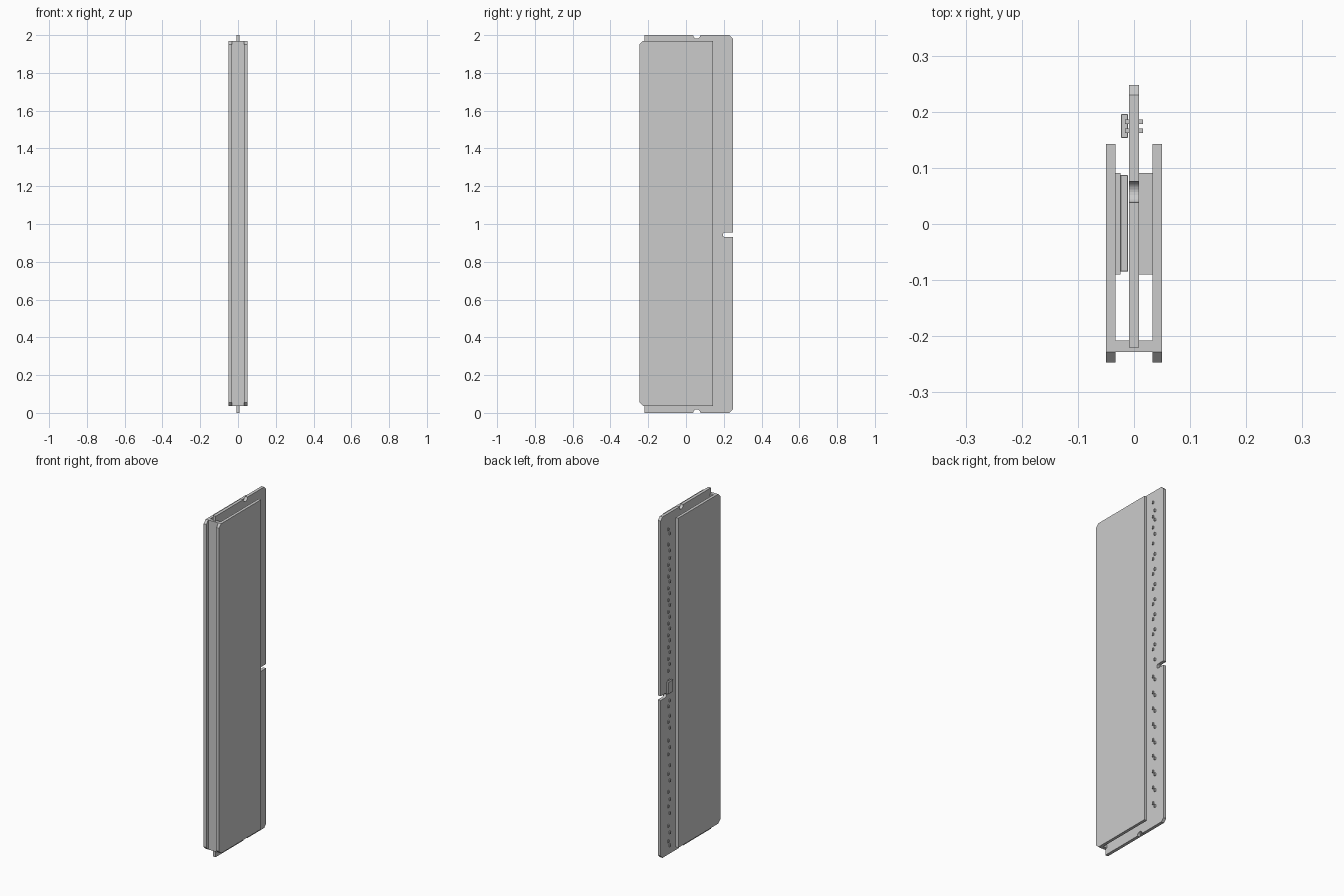
import bpy, bmesh
from math import sin, cos, pi

if "Cube" in bpy.data.objects:
    bpy.data.objects.remove(bpy.data.objects["Cube"])


def prism(name, profile, x0, x1):
    """Extrude a (y, z) outline from x0 to x1."""
    bm = bmesh.new()
    face = bm.faces.new([bm.verts.new((x0, y, z)) for y, z in profile])
    ext = bmesh.ops.extrude_face_region(bm, geom=[face])
    moved = [g for g in ext["geom"] if isinstance(g, bmesh.types.BMVert)]
    bmesh.ops.translate(bm, verts=moved, vec=(x1 - x0, 0, 0))
    bmesh.ops.recalc_face_normals(bm, faces=bm.faces)
    return finish(name, bm)


def boxes(name, items, bevel=0):
    """One object holding several (x0, x1, y0, y1, z0, z1) boxes."""
    bm = bmesh.new()
    for x0, x1, y0, y1, z0, z1 in items:
        vs = bmesh.ops.create_cube(bm, size=1)["verts"]
        for v in vs:
            v.co = ((x0 + x1) / 2 + v.co.x * (x1 - x0),
                    (y0 + y1) / 2 + v.co.y * (y1 - y0),
                    (z0 + z1) / 2 + v.co.z * (z1 - z0))
    if bevel:
        bmesh.ops.bevel(bm, geom=bm.edges[:], offset=bevel, segments=1, affect='EDGES')
    return finish(name, bm)


def finish(name, bm):
    me = bpy.data.meshes.new(name)
    bm.to_mesh(me)
    bm.free()
    ob = bpy.data.objects.new(name, me)
    bpy.context.collection.objects.link(ob)
    return ob


def arc(cy, cz, r, a0, a1, n=12):
    return [(cy + r * cos(a0 + (a1 - a0) * i / n), cz + r * sin(a0 + (a1 - a0) * i / n))
            for i in range(n + 1)]


# Circuit board with key slot, end notches and chamfered rear corners
FRONT, BACK, C = -0.22, 0.248, 0.018
board = [(FRONT, 0)]
board += arc(0.057, 0, 0.019, pi, 0)
board += [(BACK - C, 0), (BACK, C), (BACK, 0.93)]
board += arc(0.207, 0.9425, 0.0125, 1.5 * pi, 0.5 * pi, 8)
board += [(BACK, 0.955), (BACK, 2 - C), (BACK - C, 2)]
board += arc(0.057, 2, 0.019, 0, -pi)
board += [(FRONT, 2)]
prism("circuit_board", board, -0.009, 0.009)

# Heat spreader: two chamfered side plates joined by a front web
Z0, Z1 = 0.037, 1.97
F, B, K = -0.247, 0.143, 0.019
plate = [(F + K, Z0), (B, Z0), (B, Z1), (F + K, Z1), (F, Z1 - K), (F, Z0 + K)]
for side, s in (("left", -1), ("right", 1)):
    prism(side + "_heat_plate", plate, s * 0.033, s * 0.05)
boxes("heat_spreader_web", [(-0.033, 0.033, -0.228, -0.208, Z0, Z1)])

# Thermal pads between board and plates
boxes("left_thermal_pad", [(-0.033, -0.024, -0.09, 0.091, 0.08, 1.92)])
boxes("right_thermal_pad", [(0.009, 0.033, -0.09, 0.091, 0.08, 1.92)])

# Memory chips under the left pad
centres = [0.16 + 0.205 * i for i in range(4)]
centres += [2 - z for z in centres]
boxes("memory_chips", [(-0.0245, -0.0105, -0.085, 0.087, z - 0.06, z + 0.06)
                       for z in centres], 0.001)

# Small controller chip with its legs
boxes("controller_chip", [(-0.023, -0.011, 0.153, 0.196, 0.95, 1.02)], 0.001)
boxes("controller_legs", [(-0.014, -0.008, y - 0.004, y + 0.004, 0.945, 1.025)
                          for y in (0.166, 0.182)])


# Rows of tiny surface components, staggered in two columns
def components(name, s, heights):
    items = []
    for i, z in enumerate(heights):
        y = (0.166, 0.182)[i % 2]
        items.append((s * 0.008, s * 0.016, y - 0.004, y + 0.004, z - 0.0075, z + 0.0075))
    boxes(name, items)


left = [0.05, 0.08, 0.125, 0.17, 0.24, 0.285, 0.32, 0.37, 0.43, 0.475, 0.52, 0.59,
        0.625, 0.67, 0.74, 0.78, 0.81, 0.87, 0.9]
left += [1.08 + 0.0345 * i for i in range(20)]
left += [1.82, 1.78, 1.91, 1.88]
components("left_components", -1, left)

right = [1.935, 1.88, 1.85, 1.825, 1.785, 1.74, 1.69]
for i in range(7):
    z = 1.62 - 0.09 * i
    right += [z, z - 0.022]
right += [0.99]
for i in range(9):
    z = 0.895 - 0.0945 * i
    right += [z, z - 0.024]
components("right_components", 1, right)
